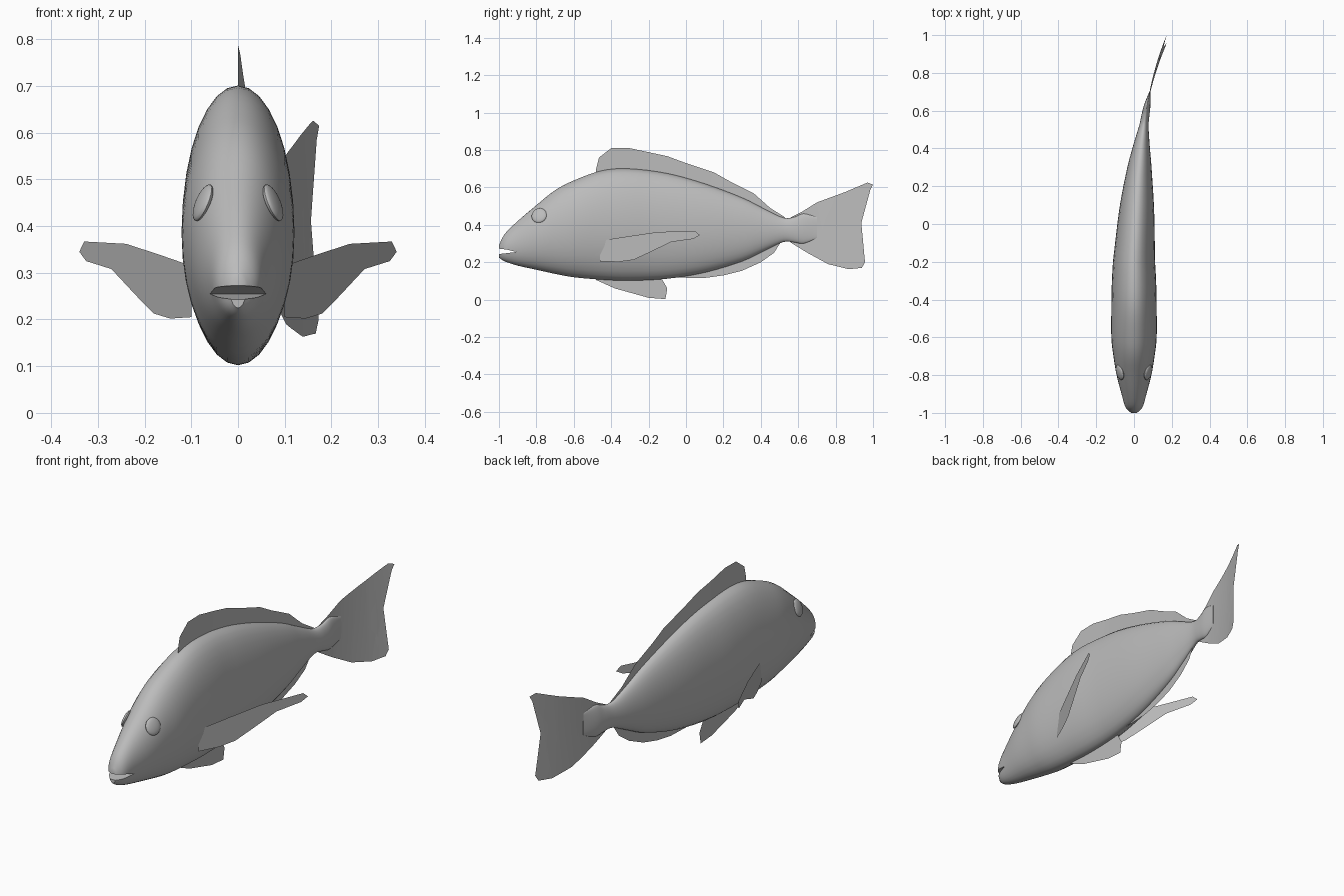
import bpy, bmesh
from math import sin, cos, pi
from mathutils import Vector

if "Cube" in bpy.data.objects:
    bpy.data.objects.remove(bpy.data.objects["Cube"])

grey = bpy.data.materials.new("plain grey")
grey.use_nodes = True
grey.diffuse_color = (0.5, 0.5, 0.5, 1)
grey.node_tree.nodes["Principled BSDF"].inputs["Base Color"].default_value = grey.diffuse_color


def finish(name, bm, recalc=True):
    """Turn a bmesh into a smooth grey object."""
    if recalc:
        bmesh.ops.recalc_face_normals(bm, faces=bm.faces)
    mesh = bpy.data.meshes.new(name)
    bm.to_mesh(mesh)
    bm.free()
    mesh.materials.append(grey)
    obj = bpy.data.objects.new(name, mesh)
    bpy.context.collection.objects.link(obj)
    return obj


def smooth(obj, angle=0.7):
    bpy.ops.object.select_all(action="DESELECT")
    obj.select_set(True)
    bpy.context.view_layer.objects.active = obj
    bpy.ops.object.shade_smooth_by_angle(angle=angle)


def spine_x(y):
    """Sideways sweep of the tail."""
    t = max(0, y + 0.2)
    return 0.05 * t + 0.06 * t ** 4


# Body stations: y, belly height, back height, half width
STATIONS = [
    (-1, .225, .29, .016), (-.97, .205, .35, .045), (-.9, .182, .42, .066),
    (-.8, .16, .505, .092), (-.7, .138, .585, .109), (-.6, .12, .637, .12),
    (-.45, .107, .69, .12), (-.3, .102, .7, .117), (-.1, .112, .675, .105),
    (.1, .145, .62, .09), (.3, .205, .545, .064), (.42, .262, .485, .043),
    (.52, .308, .438, .025), (.58, .306, .442, .021), (.63, .3, .46, .017),
    (.7, .33, .44, .003)]


def body_rings(steps=4):
    """Catmull-Rom blend between the stations."""
    pts = [Vector(s) for s in STATIONS]
    pts = [pts[0]] + pts + [pts[-1]]
    for a, b, c, d in zip(pts, pts[1:], pts[2:], pts[3:]):
        for i in range(steps):
            t = i / steps
            yield (b * 2 + (c - a) * t + (a * 2 - b * 5 + c * 4 - d) * t ** 2
                   + (b * 3 - a - c * 3 + d) * t ** 3) / 2
    yield pts[-1]


# Body
SIDES = 32
bm = bmesh.new()
rings = []
for y, low, high, half in body_rings():
    mid, tall = (low + high) / 2, (high - low) / 2
    rings.append([bm.verts.new((spine_x(y) + half * cos(2 * pi * i / SIDES), y,
                                mid + tall * sin(2 * pi * i / SIDES)))
                  for i in range(SIDES)])
for r, s in zip(rings, rings[1:]):
    for i in range(SIDES):
        j = (i + 1) % SIDES
        bm.faces.new((r[i], r[j], s[j], s[i]))
bm.faces.new(rings[0])
bm.faces.new(rings[-1])
body = finish("body", bm)

# Mouth: wedge cut out of the snout
bm = bmesh.new()
ends = [[bm.verts.new((x, y, z)) for y, z in
         ((-1.05, .235), (-.99, .245), (-.905, .255), (-.96, .268), (-1.05, .278))]
        for x in (-.2, .2)]
for end in ends:
    bm.faces.new(end)
for i in range(5):
    j = (i + 1) % 5
    bm.faces.new((ends[0][i], ends[0][j], ends[1][j], ends[1][i]))
cutter = finish("mouth_cutter", bm)
cutter.hide_render = True
cut = body.modifiers.new("mouth", "BOOLEAN")
cut.operation = "DIFFERENCE"
cut.object = cutter
bpy.context.view_layer.objects.active = body
bpy.ops.object.modifier_apply(modifier=cut.name)
bpy.data.objects.remove(cutter)
smooth(body)


def fin(name, outline, side_x):
    """Thin sheet from a side outline, bent sideways by side_x(y, z)."""
    bm = bmesh.new()
    bm.faces.new([bm.verts.new((0, y, z)) for y, z in outline])
    bmesh.ops.triangulate(bm, faces=bm.faces)
    for k in range(-9, 20):
        bmesh.ops.bisect_plane(bm, geom=bm.verts[:] + bm.edges[:] + bm.faces[:],
                               plane_co=(0, k / 20, 0), plane_no=(0, 1, 0))
    for v in bm.verts:
        v.co.x = side_x(v.co.y, v.co.z)
    obj = finish(name, bm)
    smooth(obj)
    return obj


def centre(y, z):
    return spine_x(y)


# Centreline fins
fin("dorsal_fin", [
    (-.48, .66), (-.48, .7), (-.465, .76), (-.4, .81), (-.31, .812), (-.1, .767),
    (0, .73), (.15, .68), (.23, .635), (.36, .57), (.45, .49), (.53, .44),
    (.5, .42), (.3, .5), (.1, .57), (-.2, .64)], centre)
fin("anal_fin", [
    (-.12, .13), (-.08, .118), (.1, .116), (.2, .13), (.3, .155), (.4, .2),
    (.47, .25), (.51, .312), (.5, .33), (.3, .24), (.1, .17)], centre)
fin("pelvic_fin", [
    (-.5, .13), (-.48, .105), (-.38, .06), (-.2, .01), (-.11, .003), (-.1, .06),
    (-.14, .1), (-.14, .13)], lambda y, z: -.005)
fin("tail_fin", [
    (.54, .4), (.56, .44), (.62, .47), (.7, .52), (.85, .575), (.97, .626),
    (1, .615), (.985, .585), (.93, .49), (.84, .36), (.92, .26), (.957, .2),
    (.94, .17), (.87, .163), (.76, .19), (.65, .25), (.56, .305), (.54, .35)],
    lambda y, z: spine_x(y) - .05 * (z - .38) * max(0, y - .55) * 2)

# Paired pectoral fins and eyes
PECTORAL = [
    (-.46, .205), (-.46, .315), (-.3, .34), (-.15, .362), (.05, .367), (.073, .345),
    (.04, .325), (-.08, .308), (-.2, .25), (-.28, .213), (-.36, .202)]
for side, label in ((1, "left"), (-1, "right")):
    fin(label + "_pectoral_fin", PECTORAL,
        lambda y, z: side * (.1 + .45 * (y + .46)))
    bm = bmesh.new()
    bmesh.ops.create_uvsphere(bm, u_segments=24, v_segments=12, radius=.042)
    turn = Vector((side * .9, -.25, .38)).to_track_quat("Z", "Y")
    for v in bm.verts:
        v.co.z *= .3
        v.co = turn @ v.co + Vector((side * .075, -.785, .45))
    smooth(finish(label + "_eye", bm))
